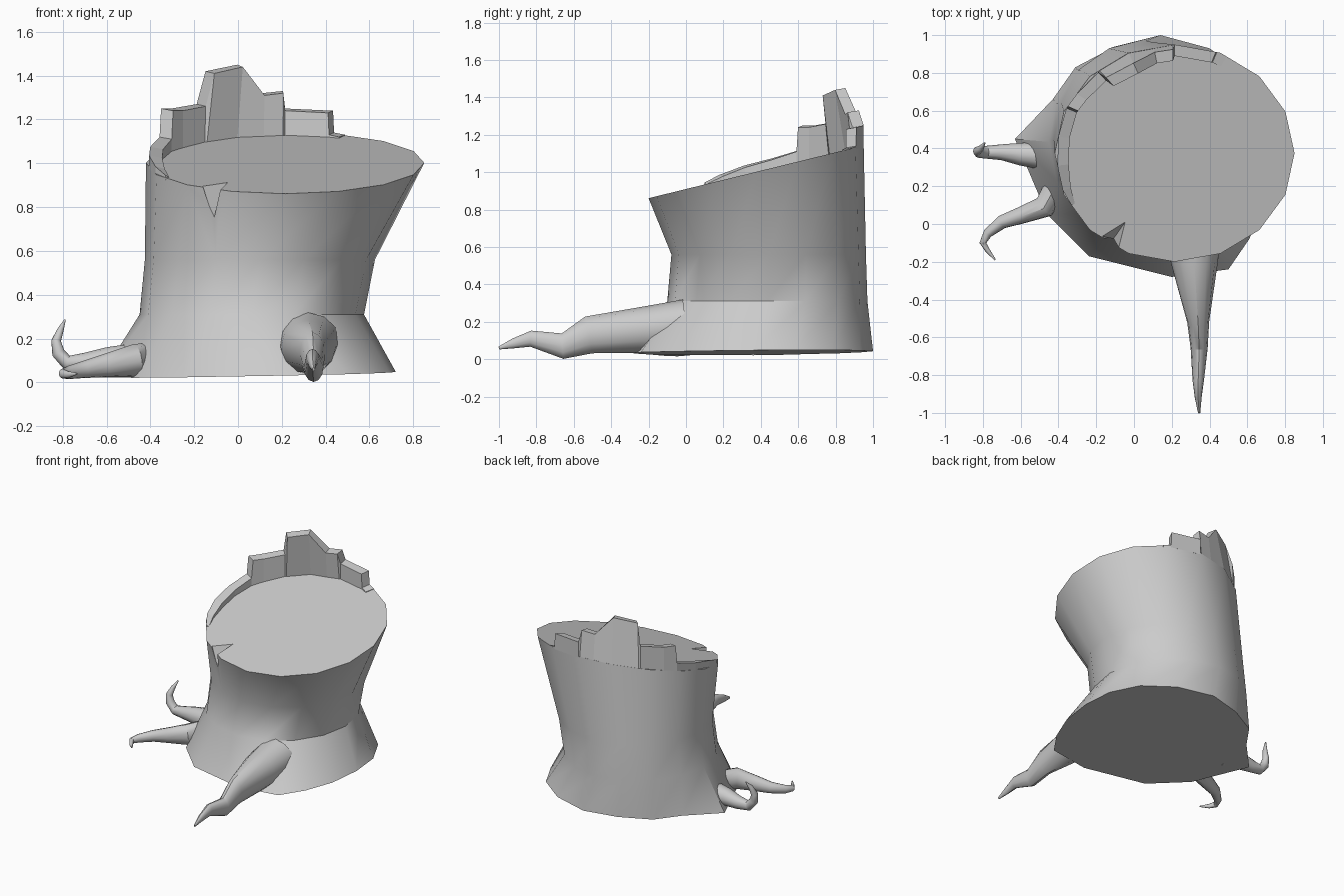
import bpy, bmesh, math
from mathutils import Vector

if "Cube" in bpy.data.objects:
    bpy.data.objects.remove(bpy.data.objects["Cube"])


def make_object(name, verts, faces, smooth=True):
    bm = bmesh.new()
    vs = [bm.verts.new(v) for v in verts]
    for f in faces:
        bm.faces.new([vs[i] for i in f])
    bmesh.ops.recalc_face_normals(bm, faces=bm.faces)
    mesh = bpy.data.meshes.new(name)
    bm.to_mesh(mesh)
    bm.free()
    ob = bpy.data.objects.new(name, mesh)
    bpy.context.collection.objects.link(ob)
    if smooth:
        smooth_sides(ob)
    return ob


def activate(ob):
    bpy.ops.object.select_all(action='DESELECT')
    ob.select_set(True)
    bpy.context.view_layer.objects.active = ob


def smooth_sides(ob):
    activate(ob)
    bpy.ops.object.shade_smooth_by_angle(angle=math.radians(35))


def skin(rings, closed=False):
    """Join equal rings of points; cap both ends."""
    n = len(rings[0])
    verts = [p for r in rings for p in r]
    faces = [[k * n + i, k * n + (i + 1) % n, (k + 1) * n + (i + 1) % n, (k + 1) * n + i]
             for k in range(len(rings) - 1) for i in range(n)]
    faces += [list(range(n))[::-1], list(range(len(verts) - n, len(verts)))]
    return verts, faces


def cut_height(y):
    return 0.91 + 0.245 * y


def ellipse(cx, cy, rx, ry, height, n=16):
    pts = []
    for i in range(n):
        a = math.tau * i / n
        x, y = cx + rx * math.cos(a), cy + ry * math.sin(a)
        pts.append(Vector((x, y, height(y))))
    return pts


# Trunk: irregular foot, narrow waist, slanted flared top
foot = [(.72, .36), (.70, .58), (.60, .78), (.40, .93), (.14, 1.0), (-.10, .94),
        (-.31, .83), (-.43, .66), (-.63, .45), (-.46, .05), (-.24, -.17), (0, -.23),
        (.20, -.28), (.50, -.24), (.61, -.08), (.69, .12)]
base = [Vector((x, y, .03 + .02 * x + .01 * y)) for x, y in foot]
top = ellipse(.215, .375, .635, .575, cut_height)
trunk = make_object("trunk", *skin([
    base,
    ellipse(.063, .435, .512, .535, lambda y: .31),
    ellipse(.10, .442, .525, .52, lambda y: .56),
    top]), smooth=False)

# Notch chipped out of the front rim
notch = make_object("notch_cutter",
                    [(-.11, -.08, .75), (-.18, -.06, .93), (-.04, .02, .93), (-.09, -.26, .93)],
                    [(0, 1, 2), (0, 2, 3), (0, 3, 1), (1, 3, 2)], smooth=False)
mod = trunk.modifiers.new("notch", 'BOOLEAN')
mod.object = notch
mod.operation = 'DIFFERENCE'
mod.solver = 'EXACT'
activate(trunk)
bpy.ops.object.modifier_apply(modifier=mod.name)
bpy.data.objects.remove(notch)
smooth_sides(trunk)

# Splintered bark wall: (position along the rim in sides, top height)
profile = [(2.85, 1.13), (3.08, 1.14), (3.1, 1.24), (4.0, 1.25), (4.04, 1.33), (4.45, 1.32),
           (5.0, 1.45), (5.75, 1.42), (5.8, 1.27), (6.5, 1.25), (6.85, 1.25), (6.9, 1.12),
           (7.6, 1.075), (8.3, 1.035), (8.9, .985), (9.3, .945)]
centre = Vector((.215, .375, 0))
sections = []
for t, z in profile:
    i = int(t)
    p = top[i].lerp(top[i + 1], t - i)
    inward = (centre - p)
    inward.z = 0
    inward.normalize()
    q = p + inward * min(.06, .02 + .06 * (9.3 - t))
    lean = inward * max(0, z - 1.25) * .3
    sections.append([p - Vector((0, 0, .01)),
                     Vector((p.x, p.y, z)) + lean,
                     Vector((q.x, q.y, z - .01)) + lean,
                     Vector((q.x, q.y, cut_height(q.y) - .01))])
make_object("splintered_bark", *skin(sections), smooth=False)


# Roots: tapering tubes from (x, y, z, half width, half height)
def root(name, path, sides=12):
    pts = [Vector(p[:3]) for p in path]
    side, rings = None, []
    for k, p in enumerate(path):
        tan = (pts[min(k + 1, len(pts) - 1)] - pts[max(k - 1, 0)]).normalized()
        if side is None:
            side = tan.cross(Vector((0, 0, 1)))
        side = (side - tan * side.dot(tan)).normalized()
        up = side.cross(tan)
        rings.append([pts[k] + side * p[3] * math.cos(math.tau * j / sides)
                      + up * p[4] * math.sin(math.tau * j / sides) for j in range(sides)])
    return make_object(name, *skin(rings))


root("front_root", [
    (.32, .0, .185, .145, .135), (.32, -.2, .16, .125, .125), (.34, -.52, .13, .058, .10),
    (.345, -.66, .07, .045, .068), (.34, -.83, .11, .03, .043), (.34, -.92, .085, .018, .027),
    (.345, -1.0, .06, .006, .008)])
root("left_front_root", [
    (-.42, .19, .105, .06, .075), (-.475, .09, .10, .06, .075), (-.6, .045, .078, .045, .055),
    (-.7, .01, .06, .036, .04), (-.775, -.05, .045, .025, .03), (-.80, -.1, .04, .018, .022),
    (-.775, -.14, .035, .013, .016), (-.735, -.19, .04, .004, .004)])
root("left_back_root", [
    (-.47, .36, .10, .075, .08), (-.6, .37, .10, .06, .06), (-.7, .38, .09, .042, .045),
    (-.78, .38, .09, .034, .034), (-.82, .38, .135, .03, .03), (-.83, .385, .19, .025, .022),
    (-.81, .40, .24, .018, .015), (-.79, .43, .285, .004, .004)])
